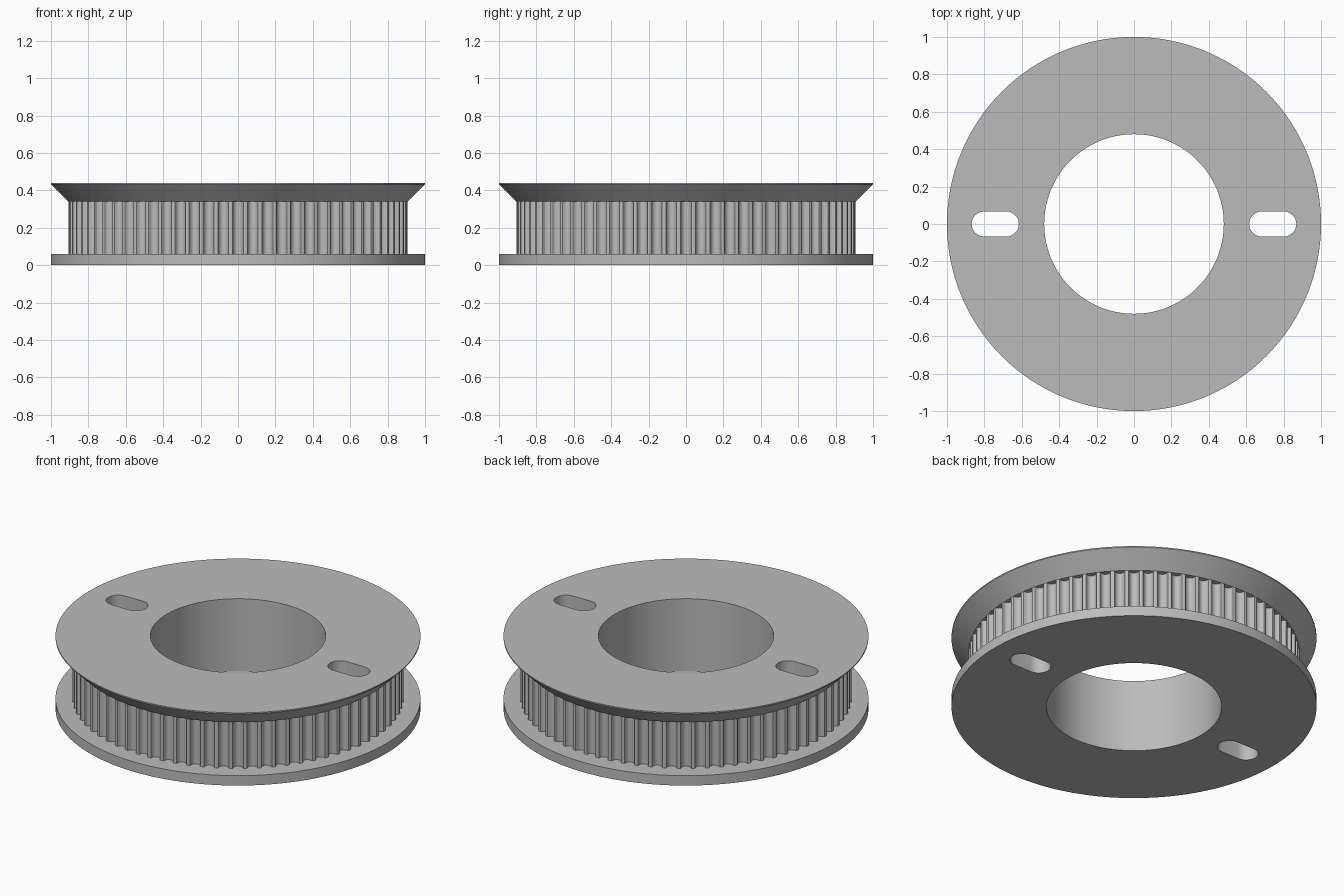
import bpy, bmesh, math

cube = bpy.data.objects.get("Cube")
if cube:
    bpy.data.objects.remove(cube, do_unlink=True)

TEETH = 72
R_TOOTH, R_RIM, R_BORE = 0.907, 1.0, 0.48
Z_BASE, Z_TAPER, Z_RIM, Z_TOP = 0.06, 0.34, 0.433, 0.44

grey = bpy.data.materials.new("light grey plastic")
grey.use_nodes = True
colour = (0.5, 0.5, 0.5, 1)
grey.diffuse_color = colour
grey.node_tree.nodes["Principled BSDF"].inputs["Base Color"].default_value = colour


def circle(r, n=192):
    return [(r * math.cos(2 * math.pi * i / n), r * math.sin(2 * math.pi * i / n))
            for i in range(n)]


def solid(name, layers):
    """Closed solid through a stack of (outline, z) layers."""
    bm = bmesh.new()
    rings = [[bm.verts.new((x, y, z)) for x, y in outline] for outline, z in layers]
    for low, high in zip(rings, rings[1:]):
        for i in range(len(low)):
            j = (i + 1) % len(low)
            bm.faces.new((low[i], low[j], high[j], high[i]))
    bm.faces.new(rings[0][::-1])
    bm.faces.new(rings[-1])
    mesh = bpy.data.meshes.new(name)
    bm.to_mesh(mesh)
    bm.free()
    obj = bpy.data.objects.new(name, mesh)
    bpy.context.collection.objects.link(obj)
    mesh.materials.append(grey)
    return obj


def toothed_outline():
    """Rounded belt grooves, given as (half width, depth), around a circle."""
    half = [(0.034, 0), (0.0294, 0.0015), (0.0271, 0.0052), (0.0262, 0.0095),
            (0.0229, 0.0178), (0.0163, 0.0255), (0.0058, 0.03)]
    groove = [(-w, d) for w, d in half] + [(w, d) for w, d in reversed(half)]
    points = []
    for t in range(TEETH):
        for w, d in groove:
            a = 2 * math.pi * t / TEETH + w / R_TOOTH
            points.append(((R_TOOTH - d) * math.cos(a), (R_TOOTH - d) * math.sin(a)))
    return points


def slot_outline(cx, half_run=0.059, r=0.067, n=16):
    points = []
    for side, start in ((1, -math.pi / 2), (-1, math.pi / 2)):
        for i in range(n + 1):
            a = start + math.pi * i / n
            points.append((cx + side * half_run + r * math.cos(a), r * math.sin(a)))
    return points


def combine(target, other, operation):
    mod = target.modifiers.new(other.name, 'BOOLEAN')
    mod.operation, mod.object, mod.solver = operation, other, 'EXACT'
    bpy.context.view_layer.objects.active = target
    bpy.ops.object.modifier_apply(modifier=mod.name)
    bpy.data.objects.remove(other, do_unlink=True)


# Base flange, toothed belt drum and flared top flange
pulley = solid("belt_pulley", [(circle(R_RIM), 0), (circle(R_RIM), Z_BASE)])
drum = toothed_outline()
combine(pulley, solid("toothed_drum", [(drum, Z_BASE / 2), (drum, Z_TAPER + 0.03)]), 'UNION')
flare = [(circle(R_TOOTH), Z_TAPER), (circle(R_RIM), Z_RIM), (circle(R_RIM), Z_TOP)]
combine(pulley, solid("top_flange", flare), 'UNION')

# Central bore and the two mounting slots
holes = [circle(R_BORE), slot_outline(0.742), slot_outline(-0.742)]
for hole in holes:
    combine(pulley, solid("hole_cutter", [(hole, -0.1), (hole, Z_TOP + 0.1)]), 'DIFFERENCE')

bpy.ops.object.select_all(action='DESELECT')
pulley.select_set(True)
bpy.context.view_layer.objects.active = pulley
bpy.ops.object.shade_smooth_by_angle(angle=math.radians(30))
